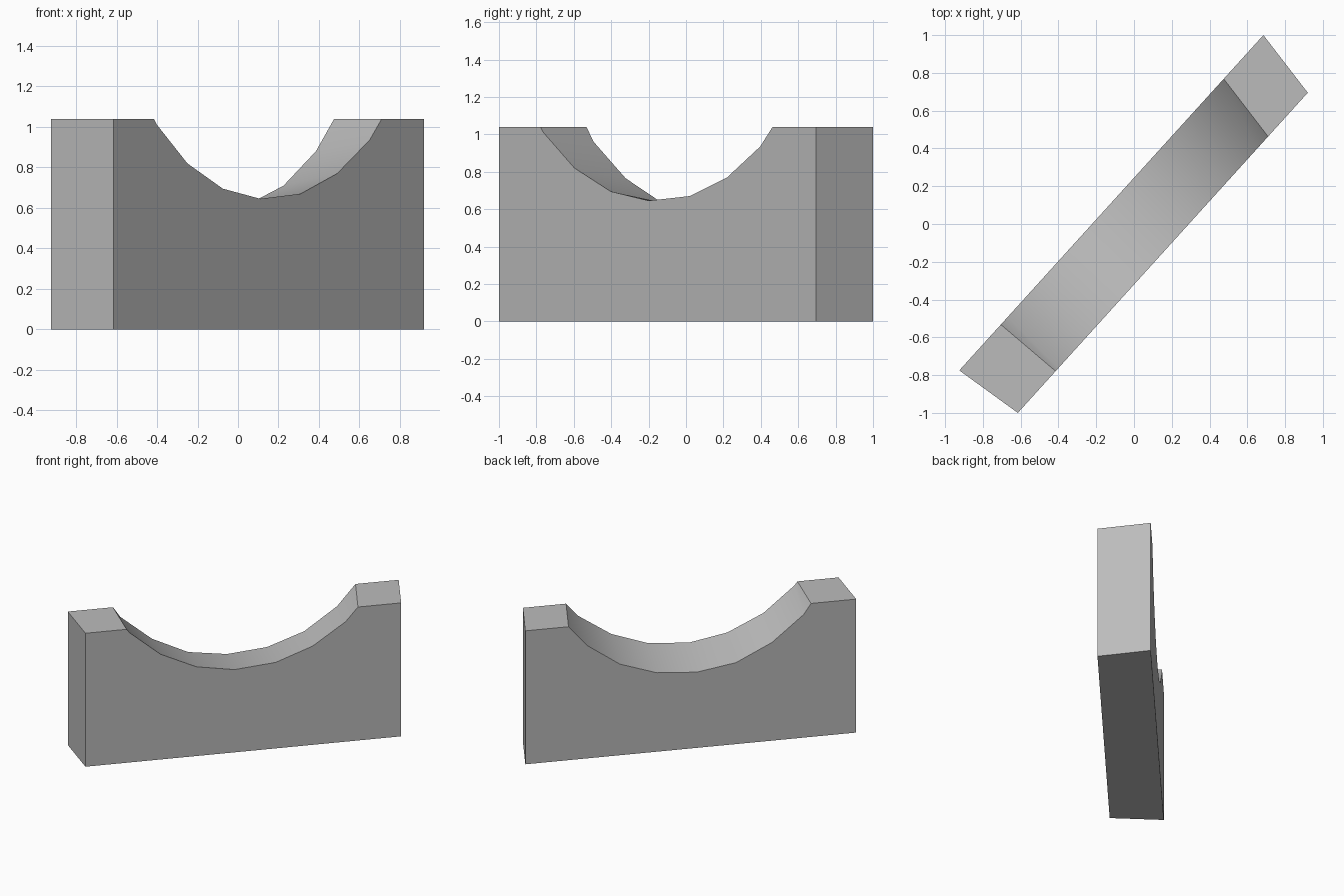
import bpy
import bmesh
import math

cube = bpy.data.objects.get("Cube")
if cube:
    bpy.data.objects.remove(cube, do_unlink=True)

TOP = 1.04

# Single stone grey
grey = bpy.data.materials.new("plain grey")
grey.use_nodes = True
colour = (0.5, 0.5, 0.5, 1)
grey.diffuse_color = colour
grey.node_tree.nodes["Principled BSDF"].inputs["Base Color"].default_value = colour

# Hollow curve (x, z) on each long wall, from right to left
front_curve = [(-0.415, TOP), (-0.40, 1.01), (-0.25, 0.82), (-0.075, 0.695), (0.11, 0.645),
               (0.31, 0.67), (0.49, 0.77), (0.65, 0.935), (0.71, TOP)]
back_curve = [(-0.705, TOP), (-0.67, 0.96), (-0.515, 0.765), (-0.34, 0.635), (-0.15, 0.59),
              (0.045, 0.615), (0.225, 0.71), (0.385, 0.88), (0.475, TOP)]


def wall_outline(bm, start, end, curve):
    """Outline of one upright wall standing on the plan line start-end."""
    slope = (end[1] - start[1]) / (end[0] - start[0])
    points = [(start[0], 0), (start[0], TOP), *curve, (end[0], TOP), (end[0], 0)]
    return [bm.verts.new((x, start[1] + slope * (x - start[0]), z)) for x, z in points]


# Slanted block with a scooped top
bm = bmesh.new()
front = wall_outline(bm, (-0.615, -1), (0.92, 0.695), front_curve)
back = wall_outline(bm, (-0.925, -0.775), (0.685, 1), back_curve)
bm.faces.new(front)
bm.faces.new(back)
for i in range(len(front)):
    j = (i + 1) % len(front)
    bm.faces.new((front[i], front[j], back[j], back[i]))
bmesh.ops.recalc_face_normals(bm, faces=bm.faces)

mesh = bpy.data.meshes.new("scooped_block")
bm.to_mesh(mesh)
bm.free()
mesh.materials.append(grey)
block = bpy.data.objects.new("scooped_block", mesh)
bpy.context.collection.objects.link(block)

# Smooth hollow, crisp block edges
bpy.ops.object.select_all(action="DESELECT")
block.select_set(True)
bpy.context.view_layer.objects.active = block
bpy.ops.object.shade_smooth_by_angle(angle=math.radians(30))
